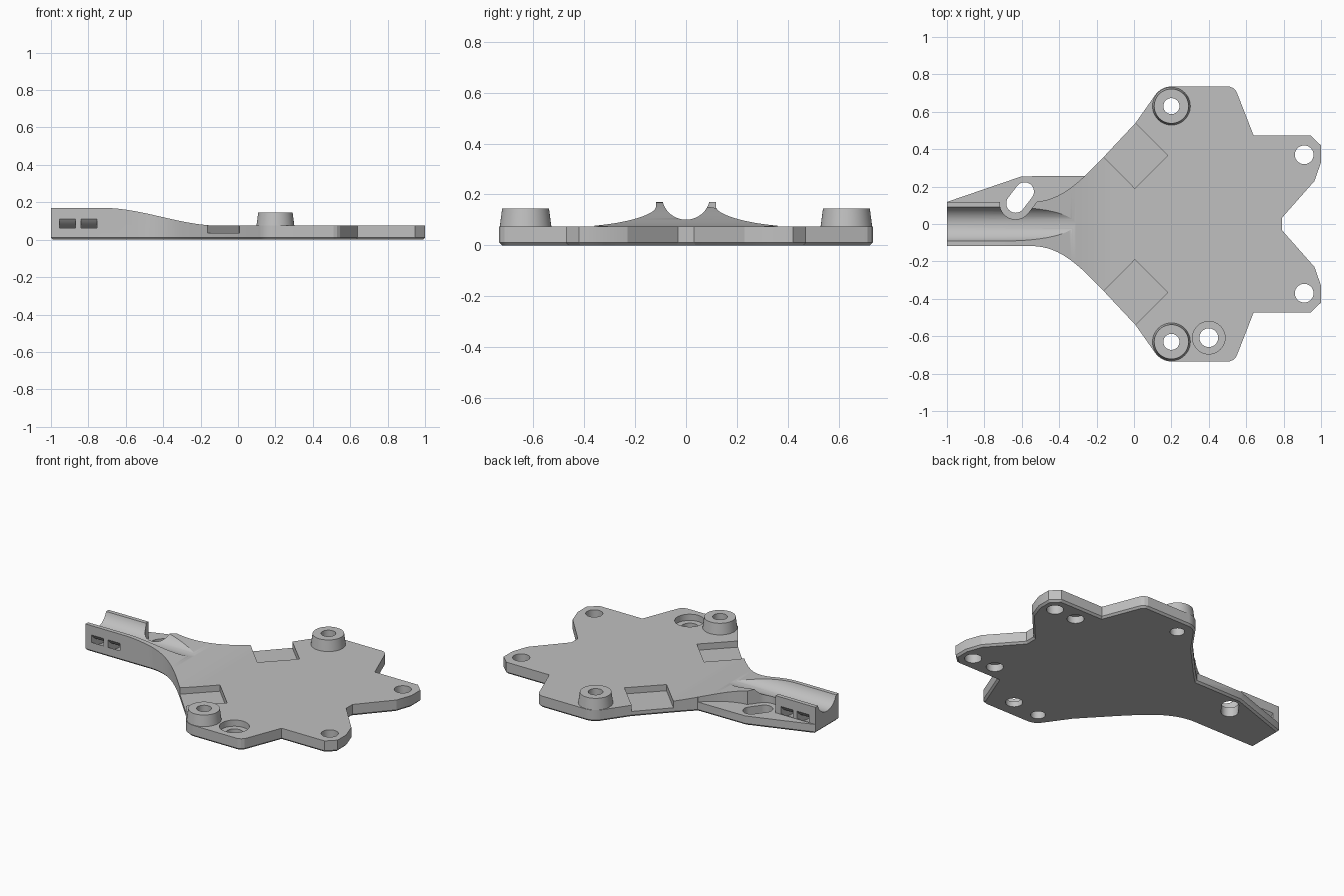
import bpy, bmesh, math
from mathutils import Vector

cube = bpy.data.objects.get("Cube")
if cube:
    bpy.data.objects.remove(cube, do_unlink=True)

grey = bpy.data.materials.new("light grey plastic")
grey.use_nodes = True
COLOR = (0.53, 0.53, 0.53, 1)
grey.diffuse_color = COLOR
grey.node_tree.nodes["Principled BSDF"].inputs["Base Color"].default_value = COLOR

THICK, WING_TOP, HANDLE_TOP = 0.075, 0.06, 0.17


def make(name, bm):
    bmesh.ops.recalc_face_normals(bm, faces=bm.faces)
    mesh = bpy.data.meshes.new(name)
    bm.to_mesh(mesh)
    bm.free()
    mesh.materials.append(grey)
    obj = bpy.data.objects.new(name, mesh)
    bpy.context.collection.objects.link(obj)
    return obj


def prism(name, pts, offset, chamfer=0):
    """Extrude a closed 3D outline by an offset, with an optional chamfer on the base."""
    bm = bmesh.new()
    base = bm.faces.new([bm.verts.new(p) for p in pts])
    top = bmesh.ops.extrude_face_region(bm, geom=[base], use_keep_orig=True)
    bmesh.ops.translate(bm, vec=offset, verts=[v for v in top["geom"] if isinstance(v, bmesh.types.BMVert)])
    if chamfer:
        bmesh.ops.recalc_face_normals(bm, faces=bm.faces)
        edges = [e for e in bm.edges if all(v.co.z < 1e-5 for v in e.verts)]
        bmesh.ops.bevel(bm, geom=edges, offset=chamfer, segments=1, affect='EDGES')
    return make(name, bm)


def flat(name, pts, z0, z1, chamfer=0):
    return prism(name, [(x, y, z0) for x, y in pts], (0, 0, z1 - z0), chamfer)


def cone(name, x, y, z0, z1, r0, r1=None):
    bm = bmesh.new()
    bmesh.ops.create_cone(bm, cap_ends=True, segments=48, radius1=r0, radius2=r1 or r0, depth=z1 - z0)
    bmesh.ops.translate(bm, vec=(x, y, (z0 + z1) / 2), verts=bm.verts)
    return make(name, bm)


def arc(cx, cy, r, a0, a1, n):
    angles = [math.radians(a0 + (a1 - a0) * i / n) for i in range(n + 1)]
    return [(cx + r * math.cos(a), cy + r * math.sin(a)) for a in angles]


def slot_shape(a, b, r):
    """Round-ended slot outline between two centres."""
    d = math.degrees(math.atan2(b[1] - a[1], b[0] - a[0]))
    return arc(*b, r, d - 90, d + 90, 16) + arc(*a, r, d + 90, d + 270, 16)


def combine(target, tool, operation='DIFFERENCE'):
    mod = target.modifiers.new("combine", 'BOOLEAN')
    mod.operation, mod.solver, mod.object = operation, 'EXACT', tool
    bpy.context.view_layer.objects.active = target
    bpy.ops.object.modifier_apply(modifier=mod.name)
    bpy.data.objects.remove(tool, do_unlink=True)


# Plate outline: one half from the end notch round to the handle
half = [(0.79, 0.032), (0.965, 0.23), (1, 0.33), (1, 0.42), (0.945, 0.472), (0.64, 0.472)]
half += [(0.553, 0.695), (0.545, 0.713), (0.53, 0.727), (0.51, 0.735)]
half += arc(0.2, 0.63, 0.105, 90, 142, 10) + [(0.008, 0.54)]
flare_ctrl = [Vector(p) for p in ((-0.17, 0.35), (-0.30, 0.215), (-0.40, 0.118), (-0.55, 0.118))]
flare = []
for i in range(21):
    t = i / 20
    weights = ((1 - t) ** 3, 3 * t * (1 - t) ** 2, 3 * t * t * (1 - t), t ** 3)
    flare.append(tuple(sum((p * w for p, w in zip(flare_ctrl, weights)), Vector((0, 0)))))
upper = [p for p in flare if p[1] > 0.255]
lower = flare[len(upper) - 1:]
front_half = half + flare + [(-1, 0.118)]
back_half = half + upper + [(-0.6, 0.255), (-1, 0.118)]
outline = back_half + [(x, -y) for x, y in reversed(front_half)]
body = flat("mounting_plate", outline, 0, 0.2, 0.012)

# Handle top sweeping down to the plate
sweep = []
for i in range(33):
    t = i / 32
    s = t * t * (3 - 2 * t)
    sweep.append((-0.72 + 0.62 * t, -1, HANDLE_TOP + (THICK - HANDLE_TOP) * s))
profile = [(-1.2, -1, HANDLE_TOP)] + sweep + [(1.2, -1, THICK), (1.2, -1, 0.4), (-1.2, -1, 0.4)]
combine(body, prism("top_cutter", profile, (0, 2, 0)))

# Low side wing with its clearance around the slot
start = lower[0]
pocket = [(start[0] - 0.001, 0.5), (start[0] - 0.001, start[1])] + lower[1:] + [(-1.2, 0.118), (-1.2, 0.5)]
combine(body, flat("wing_cutter", pocket, WING_TOP, 0.4))
slot_a, slot_b = (-0.633, 0.11), (-0.585, 0.173)
combine(body, flat("clearance_cutter", slot_shape(slot_a, slot_b, 0.085), WING_TOP, 0.4))
combine(body, flat("slot_cutter", slot_shape(slot_a, slot_b, 0.05), -0.1, 0.4))

# Round cable groove along the handle
ring = [(-1.2, y, z) for y, z in arc(0, 0.196, 0.095, 0, 354.375, 63)]
combine(body, prism("groove_cutter", ring, (1.2, 0, 0)))

# Curved strap channels passing under the groove
for x in (-0.955, -0.84):
    band = arc(0, 0.195, 0.177, 190, 350, 32) + arc(0, 0.195, 0.145, 350, 190, 32)
    combine(body, prism("strap_cutter", [(x, y, z) for y, z in band], (0.085, 0, 0)))

# Square recesses, bosses and holes on both sides
for side in (1, -1):
    square = [(0.005, 0.19), (0.18, 0.367), (0.0, 0.547), (-0.175, 0.372)]
    combine(body, flat("recess_cutter", [(x, y * side) for x, y in square], 0.035, 0.4))
    combine(body, cone("boss", 0.2, 0.63 * side, 0.05, 0.145, 0.1045, 0.092), 'UNION')
    combine(body, cone("boss_hole", 0.2, 0.63 * side, -0.1, 0.4, 0.043))
    combine(body, cone("tab_hole", 0.91, 0.37 * side, -0.1, 0.4, 0.05))
    combine(body, cone("blind_hole", 0.75, 0.365 * side, -0.1, 0.045, 0.05))

# Counterbored hole beside the front boss
combine(body, cone("counterbore", 0.4, -0.608, 0.035, 0.4, 0.087))
combine(body, cone("counterbore_hole", 0.4, -0.608, -0.1, 0.4, 0.05))

# Smooth curved walls, crisp edges
bpy.ops.object.select_all(action='DESELECT')
body.select_set(True)
bpy.context.view_layer.objects.active = body
bpy.ops.object.shade_smooth_by_angle(angle=math.radians(20))
normals = body.modifiers.new("flat_face_normals", 'WEIGHTED_NORMAL')
normals.keep_sharp = True
